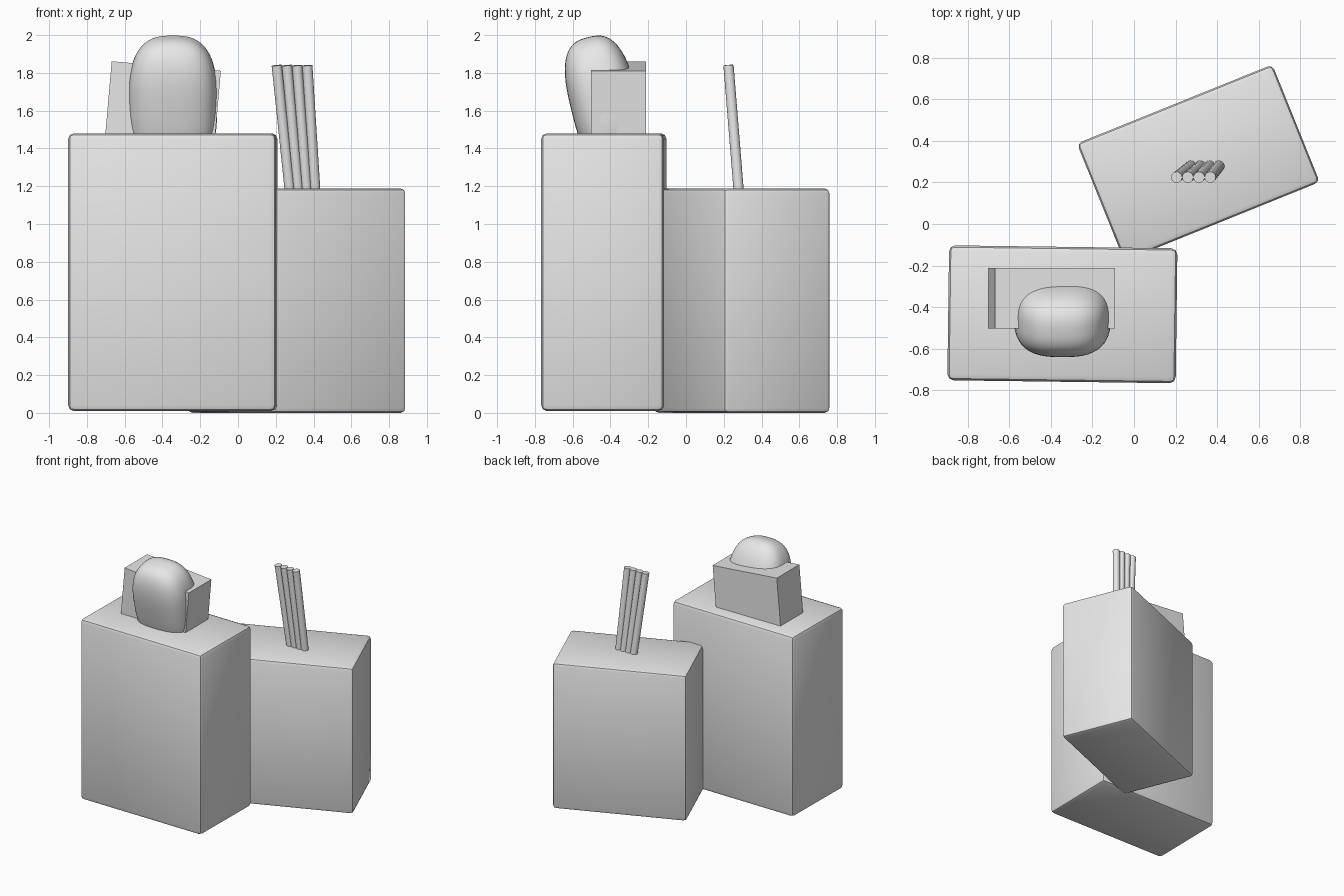
import bpy, bmesh, math
from mathutils import Vector

if "Cube" in bpy.data.objects:
    bpy.data.objects.remove(bpy.data.objects["Cube"])

grey = bpy.data.materials.new("plain grey")
grey.diffuse_color = (0.8, 0.8, 0.8, 1)
grey.use_nodes = True
grey.node_tree.nodes["Principled BSDF"].inputs["Base Color"].default_value = grey.diffuse_color


def finish(obj, name, angle=30):
    obj.name = name
    obj.data.materials.append(grey)
    bpy.ops.object.shade_smooth_by_angle(angle=math.radians(angle))
    return obj


def box(name, centre, size, rot=(0, 0, 0), bevel=0.0):
    bpy.ops.mesh.primitive_cube_add(size=1, location=centre,
                                    rotation=[math.radians(a) for a in rot])
    obj = bpy.context.object
    obj.scale = size
    bpy.ops.object.transform_apply(location=False, rotation=False, scale=True)
    if bevel:
        bm = bmesh.new()
        bm.from_mesh(obj.data)
        bmesh.ops.bevel(bm, geom=bm.edges[:], offset=bevel, segments=2,
                        profile=0.5, affect='EDGES')
        bm.to_mesh(obj.data)
        bm.free()
    return finish(obj, name)


def rod(name, bottom, top, radius):
    bottom, top = Vector(bottom), Vector(top)
    d = top - bottom
    bpy.ops.mesh.primitive_cylinder_add(
        vertices=20, radius=radius, depth=d.length, location=(bottom + top) / 2,
        rotation=d.to_track_quat('Z', 'Y').to_euler())
    return finish(bpy.context.object, name)


# Two large softened blocks
box("tall_block", (-0.345, -0.435, 0.745), (1.10, 0.65, 1.47), (0, 0, -0.75), 0.03)
box("short_block", (0.31, 0.295, 0.594), (1.015, 0.61, 1.187), (0, 0, 22), 0.025)

# Small leaning block on the tall one
box("small_block", (-0.398, -0.358, 1.627), (0.58, 0.29, 0.42), (0, 5, 0))

# Rounded pebble leaning through the small block
bpy.ops.mesh.primitive_cube_add(size=2, location=(-0.345, -0.43, 1.635),
                                rotation=(math.radians(14), 0, 0))
pebble = bpy.context.object
bm = bmesh.new()
bm.from_mesh(pebble.data)
bmesh.ops.subdivide_edges(bm, edges=bm.edges[:], cuts=15, use_grid_fill=True)
P = 2.8
for v in bm.verts:
    n = sum(abs(c) ** P for c in v.co) ** (1 / P)
    v.co = Vector((v.co.x * 0.235, v.co.y * 0.18, v.co.z * 0.365)) / n
bm.to_mesh(pebble.data)
bm.free()
finish(pebble, "pebble", 60)

# Row of four thin sticks standing in the short block
for i in range(4):
    t = i / 3
    rod(f"stick_{i + 1}", (0.282 + 0.132 * t, 0.285, 1.10),
        (0.205 + 0.162 * t, 0.225, 1.84), 0.027)
